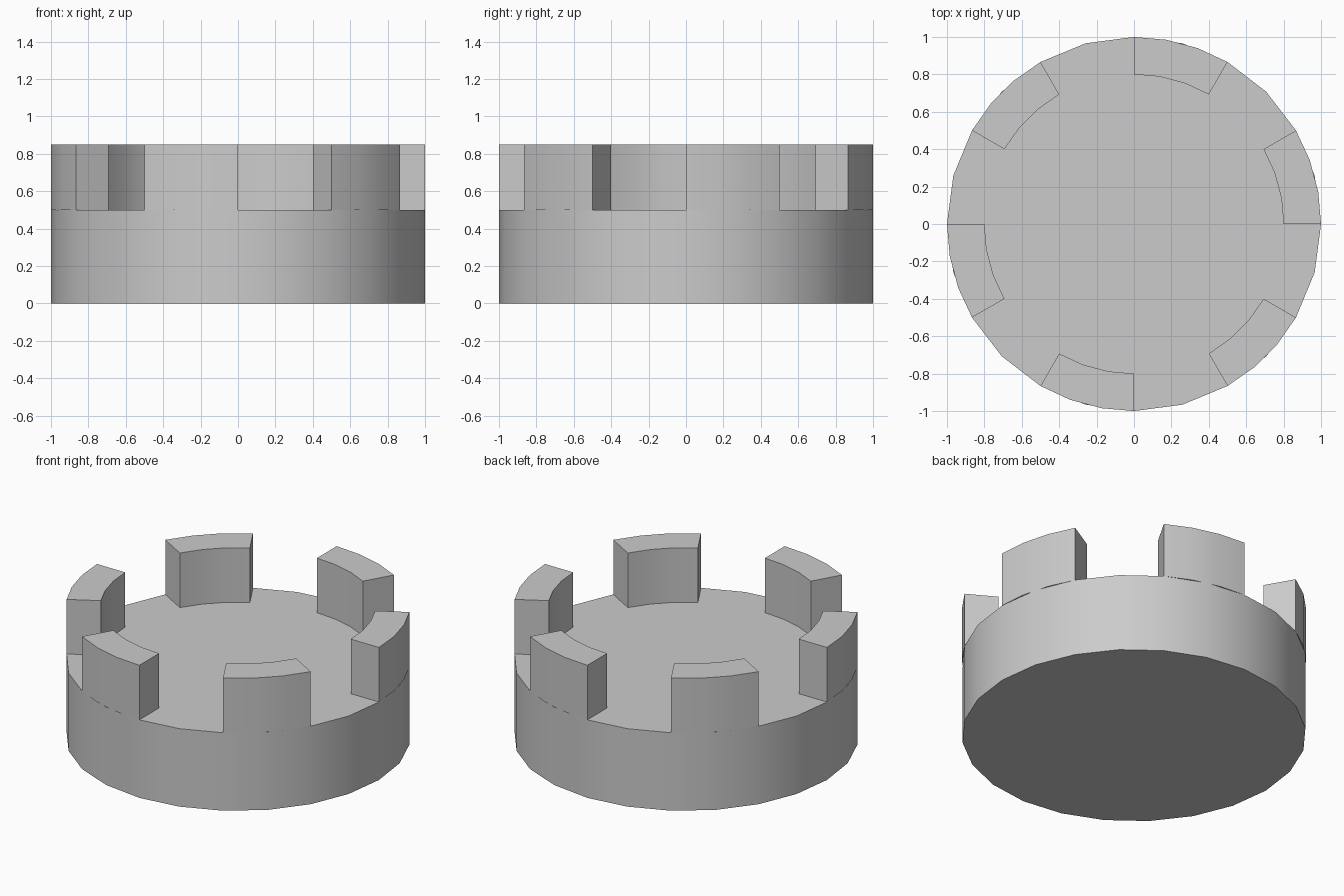
import bpy, bmesh
from math import sin, cos, radians

if "Cube" in bpy.data.objects:
    bpy.data.objects.remove(bpy.data.objects["Cube"])

RADIUS, INNER, BASE_H, TOP = 1.0, 0.8, 0.5, 0.85


def prism(name, outline, z0, z1):
    """Extrude a flat outline from z0 to z1."""
    bm = bmesh.new()
    face = bm.faces.new([bm.verts.new((x, y, z0)) for x, y in outline])
    ext = bmesh.ops.extrude_face_region(bm, geom=[face], use_keep_orig=True)
    verts = [g for g in ext["geom"] if isinstance(g, bmesh.types.BMVert)]
    bmesh.ops.translate(bm, verts=verts, vec=(0, 0, z1 - z0))
    bmesh.ops.recalc_face_normals(bm, faces=bm.faces)
    mesh = bpy.data.meshes.new(name)
    bm.to_mesh(mesh)
    bm.free()
    ob = bpy.data.objects.new(name, mesh)
    bpy.context.collection.objects.link(ob)
    bpy.ops.object.select_all(action='DESELECT')
    ob.select_set(True)
    bpy.context.view_layer.objects.active = ob
    bpy.ops.object.shade_smooth_by_angle(angle=radians(30))
    return ob


def arc(radius, start, end, steps):
    angles = [radians(start + (end - start) * i / steps) for i in range(steps + 1)]
    return [(radius * cos(a), radius * sin(a)) for a in angles]


# Round base disc with 24 sides
prism("base_disc", arc(RADIUS, 0, 360, 24)[:-1], 0, BASE_H)

# Six curved teeth around the rim, each spanning 30 degrees
for i in range(6):
    a = i * 60
    outline = arc(RADIUS, a, a + 30, 3) + arc(INNER, a + 30, a, 3)
    prism(f"rim_tooth_{i + 1}", outline, BASE_H, TOP)
